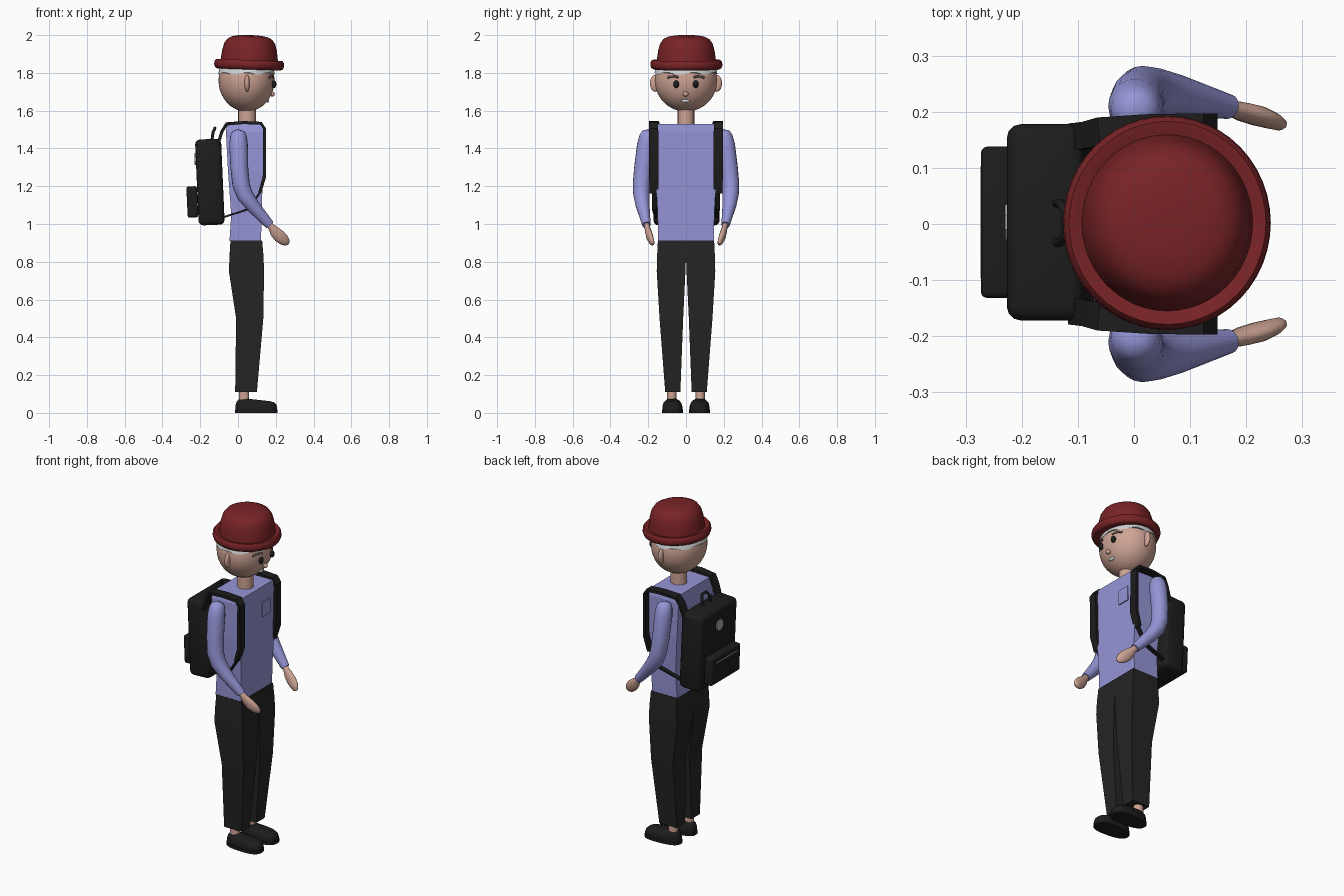
import bpy, bmesh, math
from mathutils import Vector, Matrix


def mat(name, r, g, b):
    m = bpy.data.materials.new(name)
    m.diffuse_color = (r, g, b, 1)
    return m


SKIN = mat("skin", 0.62, 0.37, 0.30)
SHIRT = mat("shirt blue", 0.30, 0.30, 0.68)
RED = mat("hat red", 0.19, 0.017, 0.02)
TROUSER = mat("trouser black", 0.018, 0.018, 0.018)
BLACK = mat("pack black", 0.012, 0.012, 0.012)
HAIR = mat("light grey hair", 0.62, 0.65, 0.65)
BROW = mat("brow brown", 0.12, 0.085, 0.07)
METAL = mat("grey trim", 0.40, 0.40, 0.40)


def finish(name, bm, material, angle=35):
    bmesh.ops.recalc_face_normals(bm, faces=bm.faces)
    me = bpy.data.meshes.new(name)
    bm.to_mesh(me)
    bm.free()
    me.materials.append(material)
    ob = bpy.data.objects.new(name, me)
    bpy.context.collection.objects.link(ob)
    if angle:
        bpy.ops.object.select_all(action='DESELECT')
        ob.select_set(True)
        bpy.context.view_layer.objects.active = ob
        bpy.ops.object.shade_smooth_by_angle(angle=math.radians(angle))
    return ob


def loft(name, rings, material, angle=35):
    """Skin a list of equal-length rings and cap both ends."""
    bm = bmesh.new()
    vs = [[bm.verts.new(p) for p in ring] for ring in rings]
    n = len(vs[0])
    for a, b in zip(vs, vs[1:]):
        for i in range(n):
            j = (i + 1) % n
            bm.faces.new((a[i], a[j], b[j], b[i]))
    bm.faces.new(vs[0])
    bm.faces.new(vs[-1])
    return finish(name, bm, material, angle)


def box_loft(name, sections, material, s=1):
    """Sections are x0, x1, y0, y1, z."""
    loft(name, [[(x0, s * y0, z), (x1, s * y0, z), (x1, s * y1, z), (x0, s * y1, z)]
                for x0, x1, y0, y1, z in sections], material, 0)


def tube(name, pts, material, ref=(0, 1, 0), n=14, s=1):
    """Sweep along x, y, z, radius along ref, radius across; n=4 gives a flat ribbon."""
    P = [Vector((p[0], s * p[1], p[2])) for p in pts]
    off, k = (math.pi / 4, math.sqrt(2)) if n == 4 else (0, 1)
    rings = []
    for i, p in enumerate(P):
        t = (P[min(i + 1, len(P) - 1)] - P[max(i - 1, 0)]).normalized()
        u = Vector(ref)
        u = (u - t * u.dot(t)).normalized()
        v = t.cross(u)
        ring = []
        for j in range(n):
            a = off + 2 * math.pi * j / n
            ring.append(p + u * (k * pts[i][3] * math.cos(a)) + v * (k * pts[i][4] * math.sin(a)))
        rings.append(ring)
    return loft(name, rings, material, 50 if n > 4 else 30)


def ball(name, c, r, material, seg=32):
    bm = bmesh.new()
    bmesh.ops.create_uvsphere(bm, u_segments=seg, v_segments=seg // 2, radius=1)
    bmesh.ops.transform(bm, matrix=Matrix.Translation(c) @ Matrix.Diagonal((*r, 1)), verts=bm.verts)
    return finish(name, bm, material, 60)


def block(name, c, size, material, bevel=0, tilt=0):
    bm = bmesh.new()
    bmesh.ops.create_cube(bm, size=1)
    bmesh.ops.scale(bm, vec=size, verts=bm.verts)
    if bevel:
        bmesh.ops.bevel(bm, geom=bm.edges[:], offset=bevel, segments=3, profile=0.5, affect='EDGES')
    bmesh.ops.transform(bm, matrix=Matrix.Translation(c) @ Matrix.Rotation(tilt, 4, 'Y'), verts=bm.verts)
    return finish(name, bm, material, 35 if bevel else 0)


# Head, neck and nose
HC, HR = Vector((0.045, 0, 1.76)), (0.148, 0.165, 0.165)


def face_x(y, z):
    return HC.x + HR[0] * math.sqrt(1 - (y / HR[1]) ** 2 - ((z - HC.z) / HR[2]) ** 2)


ball("head", HC, HR, SKIN, 40)
tube("neck", [(0.048, 0, 1.50, 0.044, 0.047), (0.048, 0, 1.63, 0.044, 0.047)], SKIN, n=20)
ball("nose", (face_x(0, 1.688) + 0.003, -0.002, 1.688), (0.014, 0.015, 0.013), SKIN, 16)
ball("mouth", (face_x(0, 1.652), -0.003, 1.652), (0.008, 0.024, 0.009), HAIR, 16)

# Hair fringe with wavy lower edge under the hat
hair = []
for z, wave in ((1.797, 0.006), (1.82, 0), (1.85, 0)):
    ring = []
    for i in range(56):
        a = 2 * math.pi * i / 56
        k = 1.03 * math.sqrt(1 - ((z - HC.z) / HR[2]) ** 2) + 0.01
        ring.append((HC.x + HR[0] * k * math.cos(a), HR[1] * k * math.sin(a), z + wave * math.sin(7 * a)))
    hair.append(ring)
loft("hair", hair, HAIR, 40)

# Hat: turned profile with rolled brim, tipped slightly forward
profile = [(0.15, 1.825), (0.172, 1.818), (0.185, 1.824), (0.191, 1.84), (0.189, 1.858), (0.181, 1.868),
           (0.170, 1.866), (0.157, 1.862), (0.154, 1.885), (0.149, 1.92), (0.139, 1.955), (0.122, 1.979),
           (0.096, 1.992), (0.06, 1.998), (0.02, 2.0)]
hat = loft("hat", [[(r * math.cos(i * math.pi / 24) * 0.97, r * math.sin(i * math.pi / 24), z - 1.85)
                    for i in range(48)] for r, z in profile], RED, 45)
hat.location = (0.059, 0.002, 1.85)
hat.rotation_euler.y = math.radians(2)

# Torso and shirt pocket
box_loft("shirt", [(-0.045, 0.122, -0.148, 0.148, 0.91), (-0.036, 0.125, -0.15, 0.15, 1.05),
                   (-0.053, 0.132, -0.162, 0.162, 1.28), (-0.064, 0.135, -0.162, 0.162, 1.49),
                   (-0.058, 0.13, -0.152, 0.152, 1.53)], SHIRT)
block("shirt_pocket", (0.135, 0.073, 1.398), (0.008, 0.075, 0.088), SHIRT)

for s, side in ((1, "left"), (-1, "right")):
    # Face details
    ball(side + "_eye", (face_x(0.052, 1.74) + 0.006, s * 0.052, 1.74), (0.013, 0.015, 0.02), BLACK, 16)
    ball(side + "_ear", (0.048, s * 0.163, 1.745), (0.014, 0.028, 0.045), SKIN, 20)
    tube(side + "_eyebrow", [(face_x(y, z), y, z, 0.006, 0.006) for y, z in
                             ((0.04, 1.776), (0.06, 1.782), (0.08, 1.781), (0.097, 1.774))],
         BROW, (0, 0, 1), 8, s)
    # Sleeve, then wrist and hand
    tube(side + "_sleeve", [(0.005, 0.195, 1.497, 0.012, 0.015), (0.004, 0.197, 1.488, 0.034, 0.034),
                            (0.003, 0.202, 1.465, 0.044, 0.044), (0.003, 0.21, 1.42, 0.049, 0.049),
                            (0.007, 0.226, 1.30, 0.048, 0.047), (0.016, 0.236, 1.21, 0.046, 0.046),
                            (0.035, 0.236, 1.155, 0.043, 0.044), (0.075, 0.23, 1.10, 0.037, 0.037),
                            (0.168, 0.209, 0.995, 0.022, 0.025)], SHIRT, n=20, s=s)
    tube(side + "_hand", [(0.14, 0.213, 1.025, 0.014, 0.016), (0.178, 0.205, 0.982, 0.015, 0.019),
                          (0.195, 0.2, 0.96, 0.017, 0.029), (0.22, 0.193, 0.935, 0.018, 0.034),
                          (0.245, 0.184, 0.913, 0.015, 0.029), (0.26, 0.177, 0.9, 0.011, 0.019),
                          (0.267, 0.174, 0.894, 0.004, 0.007)], SKIN, s=s)
    # Trouser leg, ankle
    box_loft(side + "_trouser_leg", [(-0.015, 0.1, 0.03, 0.11, 0.11), (-0.01, 0.134, 0.015, 0.14, 0.5),
                                     (-0.048, 0.138, 0.003, 0.155, 0.75), (-0.045, 0.135, 0, 0.153, 0.83),
                                     (-0.04, 0.128, 0, 0.149, 0.912)], TROUSER, s)
    tube(side + "_ankle", [(0.032, 0.075, 0.05, 0.025, 0.028), (0.032, 0.075, 0.14, 0.025, 0.028)], SKIN, s=s)

    # Shoe: rounded outline, wider at the toe, sloping down to the front
    def outline(k, z):
        ring = []
        for i in range(32):
            a = 2 * math.pi * i / 32
            c, d = math.cos(a), math.sin(a)
            u = math.copysign(abs(c) ** 0.75, c)
            w = math.copysign(abs(d) ** 0.75, d)
            ring.append((0.097 + 0.113 * u * (1 - 0.6 * (1 - k)), s * (0.072 + (0.054 + 0.006 * u) * k * w),
                         z * (1 - 0.12 * u) if z > 0.03 else z))
        return ring
    loft(side + "_sole", [outline(1, 0), outline(1, 0.018)], BLACK)
    loft(side + "_shoe", [outline(0.95, 0.015), outline(0.96, 0.034), outline(0.88, 0.052),
                          outline(0.7, 0.064), outline(0.42, 0.07)], BLACK, 50)

    # Shoulder strap: wide padded ribbon, then thin webbing back to the pack
    tube(side + "_shoulder_strap", [(-0.11, 0.155, 1.41, 0.024, 0.008), (-0.085, 0.158, 1.49, 0.024, 0.008),
                                    (-0.06, 0.165, 1.53, 0.025, 0.008), (0.03, 0.171, 1.537, 0.025, 0.008),
                                    (0.122, 0.172, 1.533, 0.025, 0.008), (0.141, 0.172, 1.505, 0.025, 0.008),
                                    (0.14, 0.17, 1.25, 0.025, 0.009), (0.115, 0.169, 1.165, 0.024, 0.008)],
         BLACK, n=4, s=s)
    tube(side + "_strap_webbing", [(0.117, 0.169, 1.17, 0.012, 0.005), (0.06, 0.168, 1.08, 0.012, 0.005),
                                   (-0.08, 0.155, 1.035, 0.012, 0.005)], BLACK, n=4, s=s)

# Backpack with front pocket, handle, badge and zip
TILT = math.radians(-2.5)
block("backpack", (-0.149, 0.003, 1.222), (0.138, 0.35, 0.455), BLACK, 0.025, TILT)
block("pack_pocket", (-0.242, 0.003, 1.117), (0.056, 0.27, 0.165), BLACK, 0.012, TILT)
block("pocket_zip", (-0.2715, 0.003, 1.165), (0.004, 0.2, 0.006), METAL, 0, TILT)
tube("pack_handle", [(-0.14, -0.033, 1.43, 0.008, 0.008), (-0.132, -0.033, 1.485, 0.008, 0.008),
                     (-0.122, -0.018, 1.508, 0.008, 0.008), (-0.122, 0.022, 1.508, 0.008, 0.008),
                     (-0.132, 0.037, 1.485, 0.008, 0.008), (-0.14, 0.037, 1.43, 0.008, 0.008)],
     BLACK, (1, 0, 0), 10)
loft("pack_badge", [[(x, 0.003 + 0.034 * math.cos(i * math.pi / 4 + 0.39), 1.345 + 0.034 * math.sin(i * math.pi / 4 + 0.39))
                     for i in range(8)] for x in (-0.222, -0.23)], METAL, 0)
